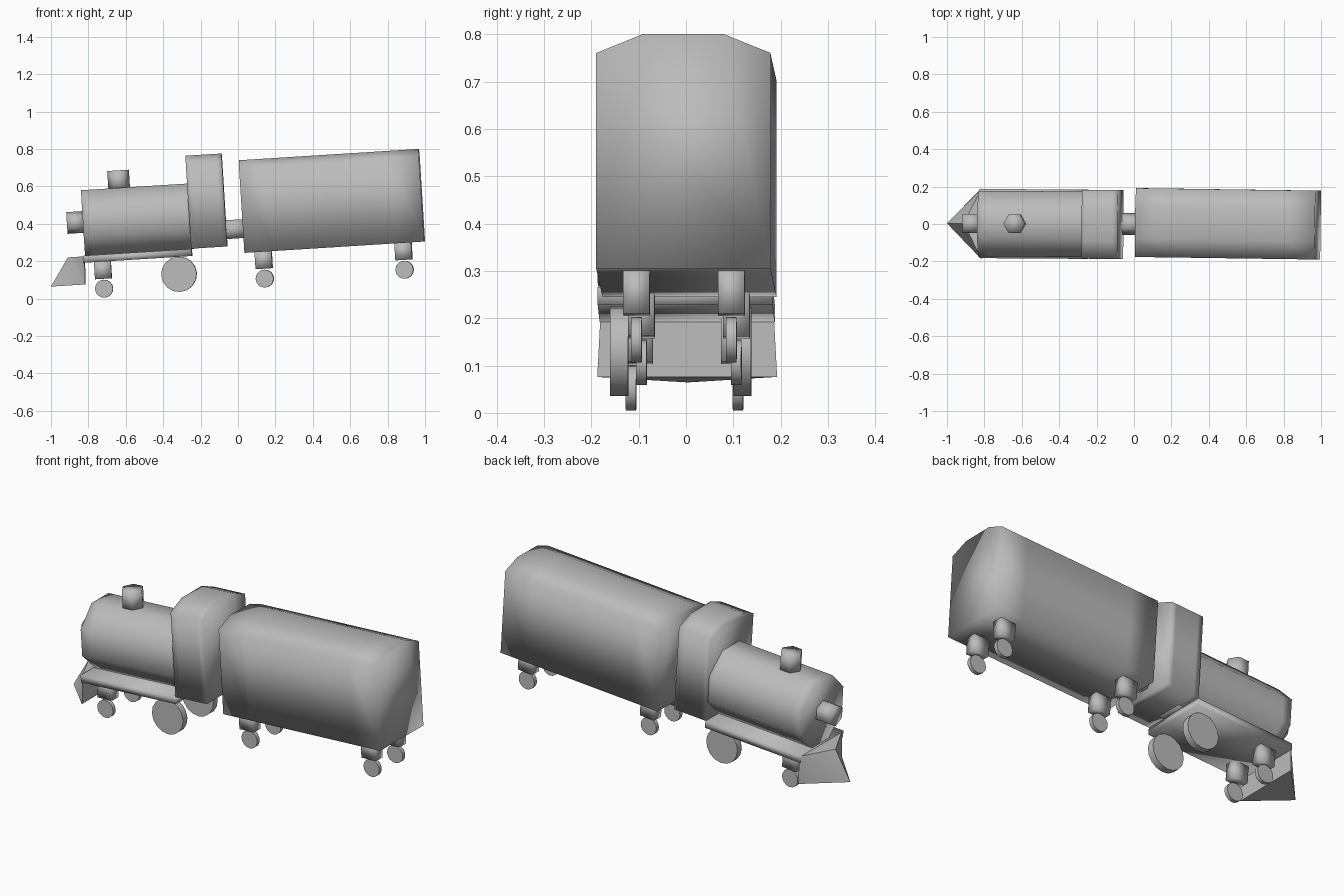
import bpy, bmesh, math
from mathutils import Matrix, Vector

if "Cube" in bpy.data.objects:
    bpy.data.objects.remove(bpy.data.objects["Cube"])

grey = bpy.data.materials.new("plain grey")
grey.use_nodes = True
grey.diffuse_color = (0.5, 0.5, 0.5, 1)
grey.node_tree.nodes["Principled BSDF"].inputs["Base Color"].default_value = (0.5, 0.5, 0.5, 1)

# The whole train climbs slightly; engine and wagon are each turned a little
TILT = Matrix.Rotation(math.radians(-3.6), 4, 'Y')


def turned(x, degrees, y):
    pivot = Matrix.Translation((x, y, 0))
    return TILT @ pivot @ Matrix.Rotation(math.radians(degrees), 4, 'Z') @ Matrix.Translation((-x, 0, 0))


ENGINE = turned(-0.45, -0.4, 0)
WAGON = turned(0.53, -0.8, 0.001)


def finish(name, bm, place, angle=180):
    bmesh.ops.recalc_face_normals(bm, faces=bm.faces)
    mesh = bpy.data.meshes.new(name)
    bm.to_mesh(mesh)
    bm.free()
    mesh.transform(place)
    mesh.materials.append(grey)
    ob = bpy.data.objects.new(name, mesh)
    bpy.context.collection.objects.link(ob)
    bpy.ops.object.select_all(action='DESELECT')
    ob.select_set(True)
    bpy.context.view_layer.objects.active = ob
    bpy.ops.object.shade_smooth_by_angle(angle=math.radians(angle))
    return ob


def loft(name, profile, stations, place, angle=180):
    """Extrude a (y, z) profile along x, with a ring at each station."""
    bm = bmesh.new()
    rings = [[bm.verts.new((x, y, z)) for y, z in profile] for x in stations]
    n = len(profile)
    for a, b in zip(rings, rings[1:]):
        for i in range(n):
            bm.faces.new((a[i], a[(i + 1) % n], b[(i + 1) % n], b[i]))
    bm.faces.new(rings[0])
    bm.faces.new(rings[-1])
    return finish(name, bm, place, angle)


def ends(a, b, inset):
    return [a, a + inset, b - inset, b]


def body_profile(low, high, half=0.184, flat=0.085, drop=0.04):
    return [(-half, low), (half, low), (half, high - drop), (flat, high),
            (-flat, high), (-half, high - drop)]


def box(name, centre, size, place):
    bm = bmesh.new()
    bmesh.ops.create_cube(bm, size=1, matrix=Matrix.Translation(centre) @ Matrix.Diagonal((*size, 1)))
    return finish(name, bm, place)


def drum(name, centre, radius, depth, sides, axis, place, spin=0, angle=180):
    """Cylinder pointing along an axis; spin turns its corners."""
    bm = bmesh.new()
    aim = Vector(axis).to_track_quat('Z', 'Y').to_matrix().to_4x4()
    turn = Matrix.Rotation(math.radians(spin), 4, 'Z')
    bmesh.ops.create_cone(bm, cap_ends=True, segments=sides, radius1=radius, radius2=radius,
                          depth=depth, matrix=Matrix.Translation(centre) @ aim @ turn)
    return finish(name, bm, place, angle)


X, Y, Z = (1, 0, 0), (0, 1, 0), (0, 0, 1)

# Wagon and cab bodies
loft("wagon_body", body_profile(0.242, 0.738), ends(0.052, 1.015, 0.16), WAGON)
loft("cab", body_profile(0.282, 0.78), ends(-0.232, -0.039, 0.03), ENGINE)

# Eight-sided boiler
R = 0.175 / math.cos(math.pi / 8)
octagon = [(R * math.cos(a), 0.456 + R * math.sin(a))
           for a in (math.pi / 8 + i * math.pi / 4 for i in range(8))]
loft("boiler", octagon, ends(-0.801, -0.2, 0.05), ENGINE)

# Running board
box("running_board", (-0.52, 0, 0.262), (0.58, 0.37, 0.038), ENGINE)

# Six-sided fittings
drum("chimney", (-0.597, 0, 0.672), 0.058, 0.105, 6, Z, ENGINE, 30)
drum("front_lamp", (-0.84, 0, 0.461), 0.058, 0.095, 6, X, ENGINE)
drum("coupling", (0.008, 0, 0.372), 0.058, 0.12, 6, X, TILT, 30)
for part, corner in (("chimney", X), ("front_lamp", Z), ("coupling", Y)):
    # Turn each one so that a corner lies along the wanted direction
    mesh = bpy.data.objects[part].data
    mid = sum((v.co for v in mesh.vertices), Vector()) / len(mesh.vertices)
    reach = max(abs((v.co - mid).dot(Vector(corner))) for v in mesh.vertices)
    if reach < 0.056:
        axis = (TILT.to_3x3() @ Vector(Z if part == "chimney" else X))
        mesh.transform(Matrix.Translation(mid) @ Matrix.Rotation(math.radians(30), 4, axis)
                       @ Matrix.Translation(-mid))

# Wedge-shaped plough
bm = bmesh.new()
top = [bm.verts.new(p) for p in ((-0.804, -0.182, 0.277), (-0.894, 0, 0.277), (-0.804, 0.182, 0.277))]
low = [bm.verts.new(p) for p in ((-0.809, -0.19, 0.127), (-0.994, 0, 0.127), (-0.809, 0.19, 0.127))]
bm.faces.new(top)
bm.faces.new(low)
for i in range(3):
    j = (i + 1) % 3
    bm.faces.new((low[i], low[j], top[j]))
    bm.faces.new((low[i], top[j], top[i]))
finish("plough", bm, ENGINE, 40)

# Wheels and their mounts, on both sides
for side, s in (("right", -1), ("left", 1)):
    drum("driving_wheel_" + side, (-0.306, s * 0.13 - 0.01, 0.15), 0.095, 0.038, 16, Y, ENGINE, 0, 40)
    for name, x, offset, shift, place in (("engine", -0.711, 0.113, -0.005, ENGINE),
                                          ("wagon_front", 0.15, 0.1, 0, WAGON),
                                          ("wagon_rear", 0.899, 0.1, 0, WAGON)):
        y = s * offset + shift
        drum(name + "_wheel_" + side, (x, y, 0.098), 0.048, 0.022, 16, Y, place, 0, 40)
        box(name + "_mount_" + side, (x, s * 0.1, 0.199), (0.09, 0.056, 0.096), place)
